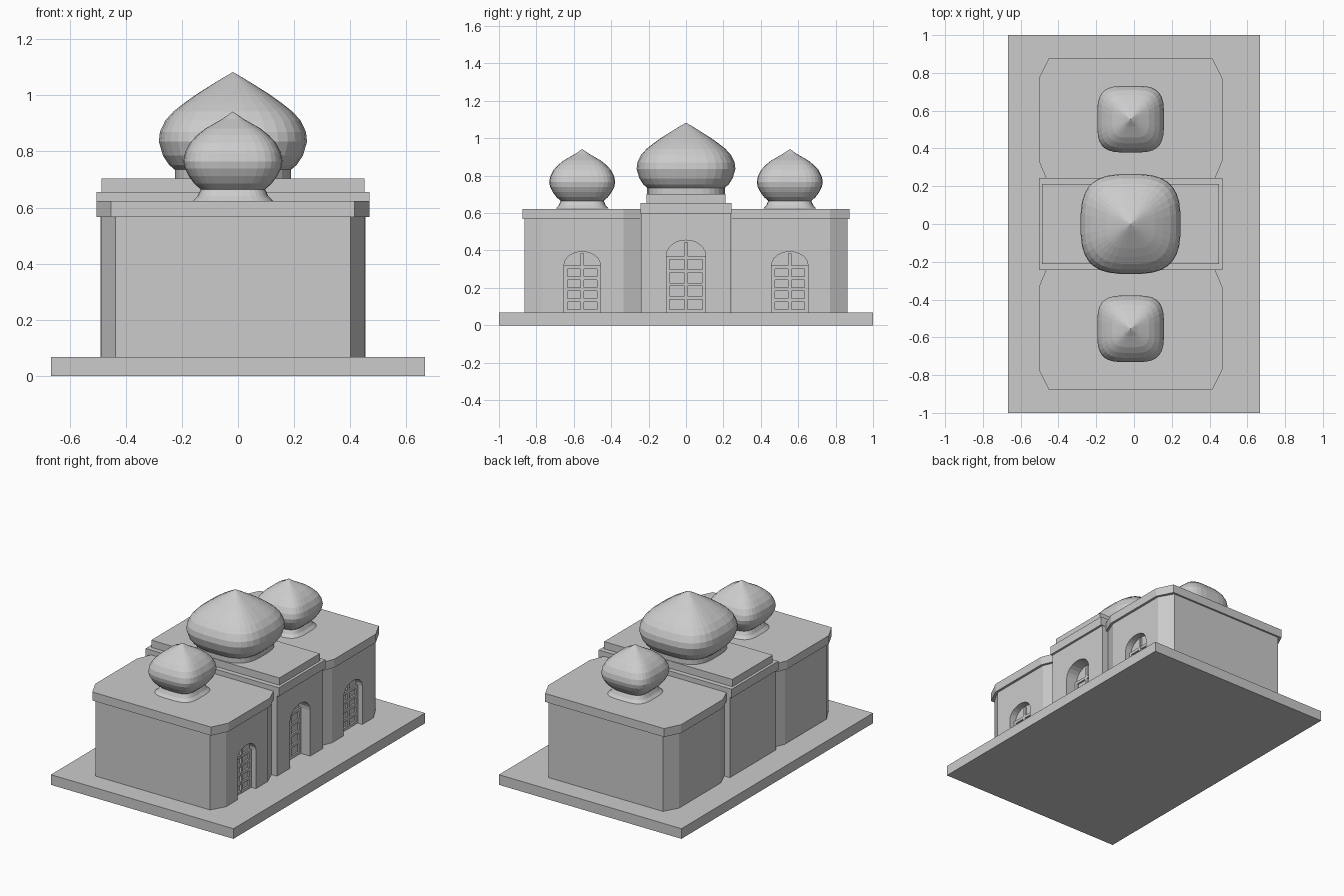
import bpy, bmesh, math
from mathutils import Vector

if "Cube" in bpy.data.objects:
    bpy.data.objects.remove(bpy.data.objects["Cube"])

CX = -0.018  # building axis in x


def make(name, verts, faces):
    me = bpy.data.meshes.new(name)
    me.from_pydata(verts, [], faces)
    bm = bmesh.new()
    bm.from_mesh(me)
    bmesh.ops.recalc_face_normals(bm, faces=bm.faces)
    bm.to_mesh(me)
    bm.free()
    ob = bpy.data.objects.new(name, me)
    bpy.context.collection.objects.link(ob)
    return ob


def prism(name, outline, offset):
    """Extrude a closed 3D outline along an offset vector."""
    n = len(outline)
    off = Vector(offset)
    verts = [Vector(p) for p in outline]
    verts += [v + off for v in verts]
    faces = [list(range(n)), list(range(n, 2 * n))]
    faces += [[i, (i + 1) % n, (i + 1) % n + n, i + n] for i in range(n)]
    return make(name, verts, faces)


def box(name, x0, x1, y0, y1, z0, z1):
    return prism(name, [(x0, y0, z0), (x1, y0, z0), (x1, y1, z0), (x0, y1, z0)], (0, 0, z1 - z0))


def arch(y, half, spring, top, x, z0):
    """Slightly pointed arch outline in the plane of the facade."""
    pts = [(x, y - half, z0), (x, y + half, z0)]
    for i in range(13):
        a = math.pi * i / 12
        pts.append((x, y + half * math.cos(a), z0 + spring - z0 + (top - spring) * math.sin(a) ** 0.95))
    return pts


def dome(name, y, profile, power, segs=32):
    """Lathe a profile around a rounded-square cross-section."""
    ring = []
    for i in range(segs):
        a = 2 * math.pi * (i + 0.5) / segs
        c, s = math.cos(a), math.sin(a)
        ring.append((math.copysign(abs(c) ** (2 / power), c), math.copysign(abs(s) ** (2 / power), s)))
    verts, faces = [], []
    for r, z in profile[:-1]:
        verts += [(CX + r * u, y + r * v, z) for u, v in ring]
    for j in range(len(profile) - 2):
        for i in range(segs):
            k = (i + 1) % segs
            faces.append([j * segs + i, j * segs + k, (j + 1) * segs + k, (j + 1) * segs + i])
    last = (len(profile) - 2) * segs
    verts.append((CX, y, profile[-1][1]))
    faces += [[last + i, last + (i + 1) % segs, len(verts) - 1] for i in range(segs)]
    faces.append(list(range(segs)))
    return make(name, verts, faces)


def wing_outline(s, hx, outer, z):
    """Chamfered wing plan; s is the side along y."""
    half = [(hx - 0.038, 0.243), (hx, 0.335), (hx, 0.77), (hx - 0.052, outer)]
    pts = half + [(-x, y) for x, y in reversed(half)]
    return [(CX + x, s * y, z) for x, y in pts]


def doorway(wall, name, y, half, spring, top, face, depth, rows):
    """Cut an arched recess and put a panelled door at its back."""
    cutter = prism("cutter", arch(y, half, spring, top, face - depth, 0.066), (depth + 0.1, 0, 0))
    mod = wall.modifiers.new("recess", 'BOOLEAN')
    mod.operation, mod.object, mod.solver = 'DIFFERENCE', cutter, 'EXACT'
    bpy.context.view_layer.objects.active = wall
    bpy.ops.object.modifier_apply(modifier=mod.name)
    bpy.data.objects.remove(cutter)
    x0, x1, b = face - depth - 0.005, face - depth + 0.012, 0.009
    for i, t in enumerate((-half + b, 0, half - b)):
        box(f"{name}_stile_{i}", x0, x1, y + t - b, y + t + b, 0.066, spring if t else top - 0.01)
    for i in range(rows + 1):
        z = 0.066 + b + (spring - 0.066 - 2 * b) * i / rows
        box(f"{name}_rail_{i}", x0, x1 - 0.001, y - half, y + half, z - b, z + b)


# Plinth
box("plinth", -0.667, 0.667, -1, 1, 0, 0.067)

# Central block with stepped roof
centre = box("centre_wall", CX - 0.472, CX + 0.472, -0.241, 0.241, 0.066, 0.6)
doorway(centre, "centre_door", 0, 0.105, 0.37, 0.455, CX + 0.472, 0.08, 4)
box("centre_cornice", CX - 0.486, CX + 0.486, -0.243, 0.243, 0.598, 0.655)
box("centre_roof_step", CX - 0.468, CX + 0.468, -0.211, 0.211, 0.654, 0.703)

# Side wings with cornices, doors and small domes
SMALL = [(0.143, 0.624), (0.127, 0.64), (0.115, 0.665), (0.138, 0.685), (0.158, 0.712), (0.172, 0.74),
         (0.177, 0.765), (0.171, 0.797), (0.154, 0.83), (0.128, 0.858), (0.098, 0.882), (0.066, 0.9),
         (0.038, 0.916), (0.015, 0.932), (0, 0.942)]
for s, side in ((-1, "front"), (1, "back")):
    wall = prism(f"{side}_wing_wall", wing_outline(s, 0.47, 0.863, 0.066), (0, 0, 0.505))
    doorway(wall, f"{side}_door", s * 0.555, 0.097, 0.32, 0.393, CX + 0.47, 0.045, 4)
    prism(f"{side}_wing_cornice", wing_outline(s, 0.486, 0.875, 0.567), (0, 0, 0.056))
    dome(f"{side}_small_dome", s * 0.555, SMALL, 3.6)

# Main onion dome
MAIN = [(0.208, 0.702), (0.208, 0.735), (0.228, 0.752), (0.25, 0.785), (0.265, 0.835), (0.261, 0.87),
        (0.242, 0.91), (0.212, 0.943), (0.175, 0.972), (0.13, 1.004), (0.085, 1.032), (0.04, 1.06), (0, 1.083)]
dome("main_dome", 0, MAIN, 3.0)
